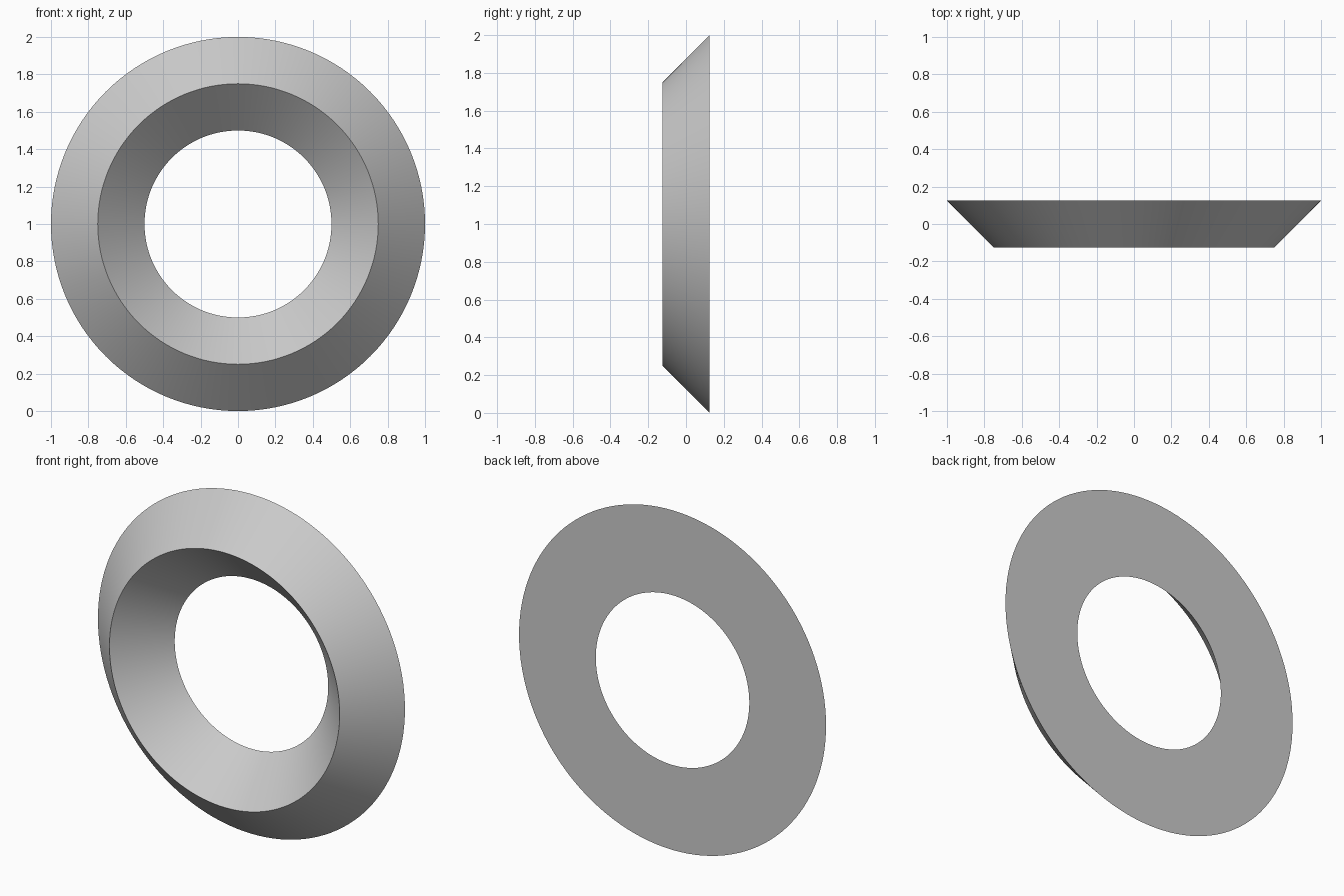
import bpy, bmesh, math

if "Cube" in bpy.data.objects:
    bpy.data.objects.remove(bpy.data.objects["Cube"])

SEGMENTS = 128
# Triangular cross-section: (radius, y)
PROFILE = [(1.0, 0.125), (0.75, -0.125), (0.5, 0.125)]

# Ring: revolve the profile around the y axis, centred at z = 1
bm = bmesh.new()
rings = []
for i in range(SEGMENTS):
    a = 2 * math.pi * i / SEGMENTS
    rings.append([bm.verts.new((r * math.cos(a), y, 1 + r * math.sin(a)))
                  for r, y in PROFILE])
for i, ring in enumerate(rings):
    nxt = rings[(i + 1) % SEGMENTS]
    for j in range(3):
        k = (j + 1) % 3
        bm.faces.new((ring[j], ring[k], nxt[k], nxt[j]))
bmesh.ops.recalc_face_normals(bm, faces=bm.faces)

mesh = bpy.data.meshes.new("bevelled_ring")
bm.to_mesh(mesh)
bm.free()
obj = bpy.data.objects.new("bevelled_ring", mesh)
bpy.context.collection.objects.link(obj)

# Smooth cone surfaces, crisp rims
bpy.context.view_layer.objects.active = obj
obj.select_set(True)
bpy.ops.object.shade_smooth_by_angle(angle=math.radians(30))
